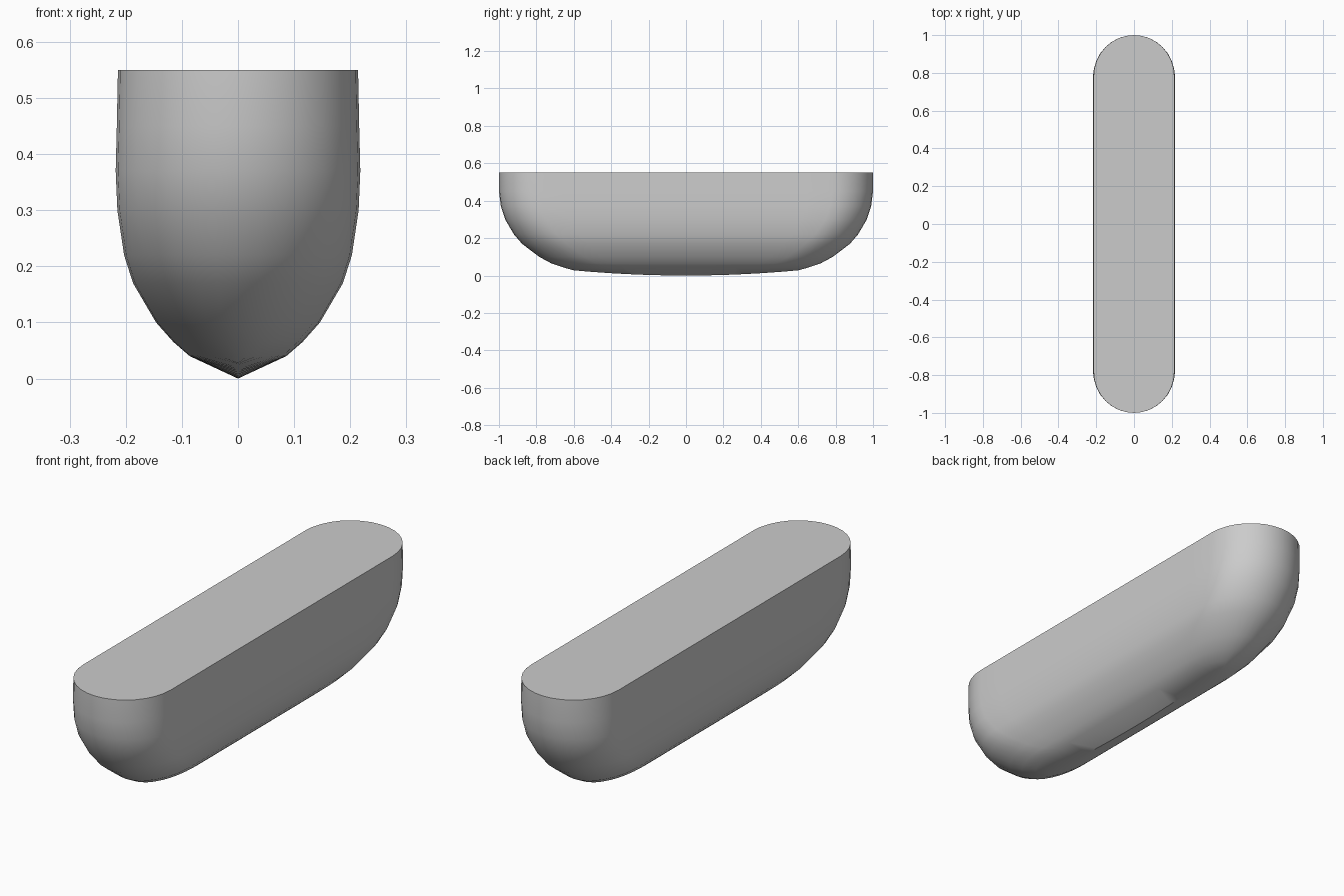
import bpy, bmesh, math

cube = bpy.data.objects.get("Cube")
if cube:
    bpy.data.objects.remove(cube, do_unlink=True)

# Hull waterlines: height, half width, half length, length of rounded end
WATERLINES = [
    (0.55, 0.214, 1.0, 0.22), (0.45, 0.216, 1.0, 0.22),
    (0.37, 0.218, 0.99, 0.22), (0.30, 0.215, 0.967, 0.22),
    (0.22, 0.203, 0.92, 0.23), (0.17, 0.187, 0.877, 0.24),
    (0.10, 0.146, 0.785, 0.24), (0.065, 0.115, 0.72, 0.24),
    (0.04, 0.086, 0.645, 0.24),
]
KEEL_HALF, KEEL_RISE = 0.6, 0.028
ARC, STRAIGHT = 16, 12


def waterline(z, width, length, end):
    """Closed outline: two straight sides joined by half-ellipse ends."""
    points = []
    for side in (1, -1):
        for i in range(ARC + 1):
            a = math.pi * i / ARC
            points.append((side * width * math.cos(a),
                           side * (length - end + end * math.sin(a)), z))
        for i in range(1, STRAIGHT):
            t = 1 - 2 * i / STRAIGHT
            points.append((-side * width, side * (length - end) * t, z))
    return points


def keel(outline):
    """Fold the lowest outline onto the curved centre ridge."""
    longest = max(p[1] for p in outline)
    return [(0, KEEL_HALF * p[1] / longest, KEEL_RISE * (p[1] / longest) ** 2)
            for p in outline]


# Hull with flat deck
rings = [waterline(*w) for w in WATERLINES]
rings.append(keel(rings[-1]))
bm = bmesh.new()
loops = [[bm.verts.new(p) for p in ring] for ring in rings]
count = len(loops[0])
for upper, lower in zip(loops, loops[1:]):
    for i in range(count):
        j = (i + 1) % count
        bm.faces.new((upper[i], lower[i], lower[j], upper[j]))
bm.faces.new(loops[0])
bmesh.ops.remove_doubles(bm, verts=bm.verts, dist=0.0001)
bmesh.ops.recalc_face_normals(bm, faces=bm.faces)
mesh = bpy.data.meshes.new("hull")
bm.to_mesh(mesh)
bm.free()
hull = bpy.data.objects.new("hull", mesh)
bpy.context.collection.objects.link(hull)

# Plain grey finish
grey = bpy.data.materials.new("light_grey")
grey.use_nodes = True
colour = (0.6, 0.6, 0.6, 1)
grey.diffuse_color = colour
grey.node_tree.nodes["Principled BSDF"].inputs["Base Color"].default_value = colour
mesh.materials.append(grey)

# Smooth sides, crisp deck edge
bpy.ops.object.select_all(action="DESELECT")
hull.select_set(True)
bpy.context.view_layer.objects.active = hull
bpy.ops.object.shade_smooth_by_angle(angle=math.radians(40))
